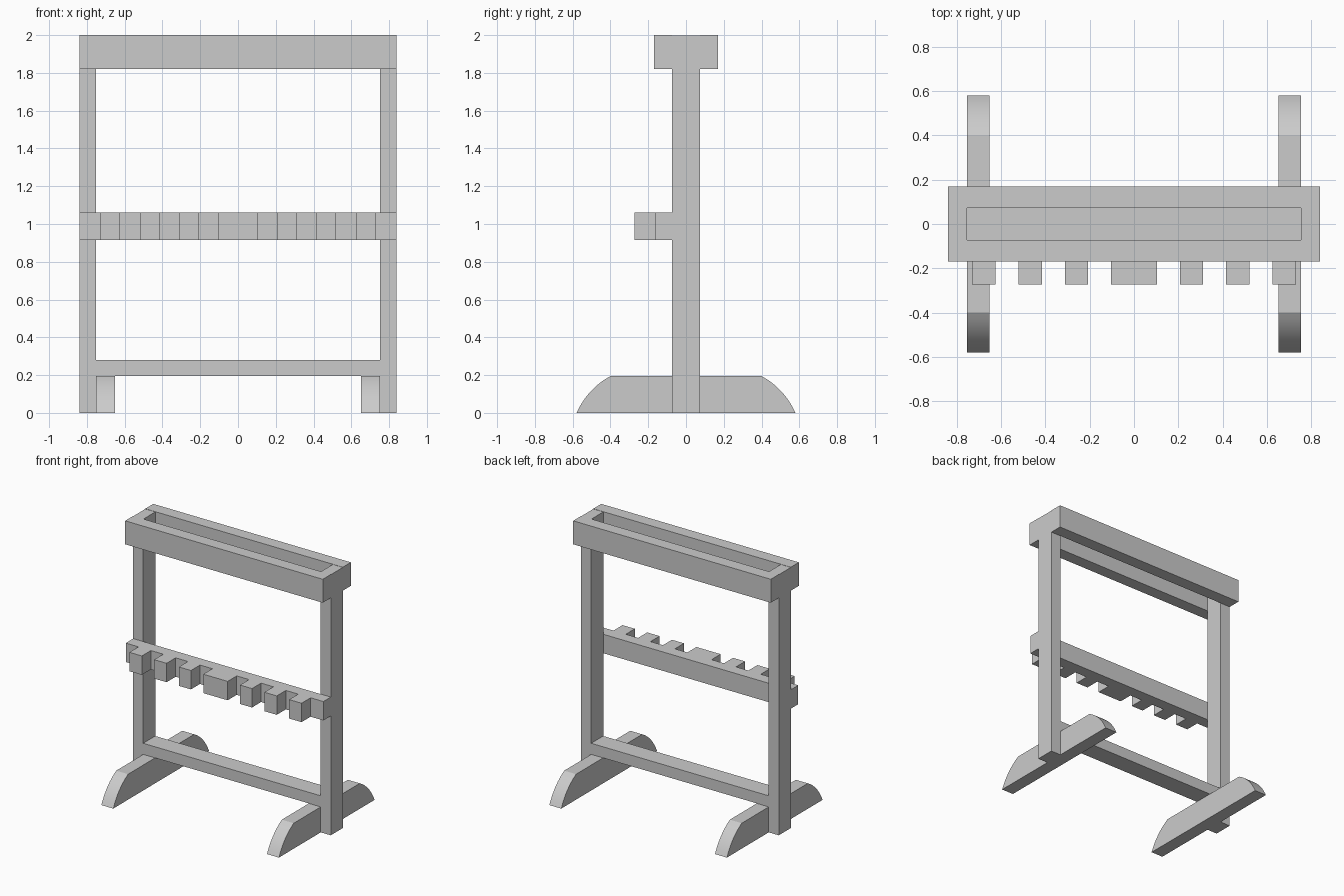
import bpy, bmesh, math
from mathutils import Vector

if "Cube" in bpy.data.objects:
    bpy.data.objects.remove(bpy.data.objects["Cube"])


def prism(name, profile, direction):
    """Extrude a closed 3D outline along a direction."""
    bm = bmesh.new()
    face = bm.faces.new([bm.verts.new(p) for p in profile])
    ext = bmesh.ops.extrude_face_region(bm, geom=[face], use_keep_orig=True)
    verts = [v for v in ext["geom"] if isinstance(v, bmesh.types.BMVert)]
    bmesh.ops.translate(bm, verts=verts, vec=direction)
    bmesh.ops.recalc_face_normals(bm, faces=bm.faces)
    mesh = bpy.data.meshes.new(name)
    bm.to_mesh(mesh)
    bm.free()
    obj = bpy.data.objects.new(name, mesh)
    bpy.context.collection.objects.link(obj)
    return obj


def box(name, x, y, z):
    outline = [(x[0], y[0], z[0]), (x[1], y[0], z[0]), (x[1], y[1], z[0]), (x[0], y[1], z[0])]
    return prism(name, outline, (0, 0, z[1] - z[0]))


POST_IN, POST_OUT = 0.753, 0.838
HALF_Y = 0.073

# Foot outline: flat top, bowed sloping ends
a, c, b = Vector((0.58, 0)), Vector((0.52, 0.13)), Vector((0.40, 0.195))
arc = []
for i in range(9):
    t = i / 8
    arc.append(a * (1 - t) ** 2 + c * 2 * t * (1 - t) + b * t * t)
foot_outline = [(p.x, p.y) for p in arc] + [(-p.x, p.y) for p in reversed(arc)]

# Posts and feet on each side
for side, s in (("left", -1), ("right", 1)):
    box(f"post_{side}", sorted((s * POST_IN, s * POST_OUT)), (-HALF_Y, HALF_Y), (0, 1.998))
    foot = prism(f"foot_{side}", [(s * 0.652, y, z) for y, z in foot_outline],
                 (s * (POST_IN - 0.652), 0, 0))
    bpy.ops.object.select_all(action="DESELECT")
    foot.select_set(True)
    bpy.context.view_layer.objects.active = foot
    bpy.ops.object.shade_smooth_by_angle(angle=math.radians(22))

# Paired top rails clamping the posts
for side, s in (("front", -1), ("back", 1)):
    box(f"top_rail_{side}", (-POST_OUT, POST_OUT), sorted((s * HALF_Y, s * 0.17)), (1.82, 2.0))

# Bottom rail resting on the feet
box("bottom_rail", (-POST_IN, POST_IN), (-HALF_Y, HALF_Y), (0.195, 0.28))

# Notched holding rail: comb outline with a wide centre tooth
TEETH = [(-0.73, -0.625), (-0.52, -0.415), (-0.31, -0.208), (-0.103, 0.103),
         (0.208, 0.31), (0.415, 0.52), (0.625, 0.73)]
back_y, notch_y, tip_y, z0 = -HALF_Y, -0.163, -0.273, 0.915
comb = [(-POST_OUT, back_y, z0), (-POST_OUT, notch_y, z0)]
for x0, x1 in TEETH:
    comb += [(x0, notch_y, z0), (x0, tip_y, z0), (x1, tip_y, z0), (x1, notch_y, z0)]
comb += [(POST_OUT, notch_y, z0), (POST_OUT, back_y, z0)]
prism("notched_rail", comb, (0, 0, 0.145))
